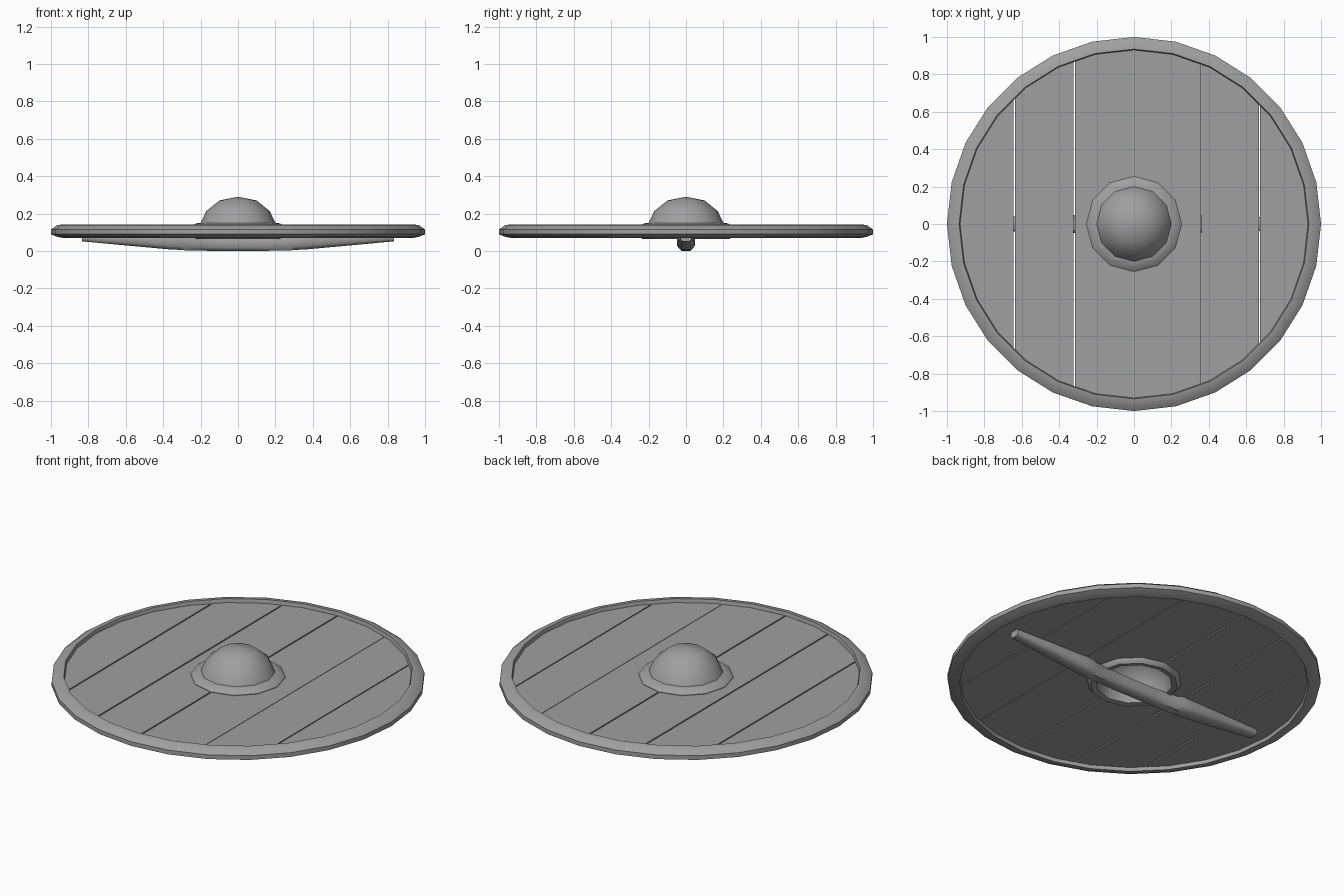
import bpy, bmesh, math

if "Cube" in bpy.data.objects:
    bpy.data.objects.remove(bpy.data.objects["Cube"])

grey = bpy.data.materials.new("plain grey")
grey.diffuse_color = (0.35, 0.35, 0.35, 1)
grey.use_nodes = True
grey.node_tree.nodes["Principled BSDF"].inputs["Base Color"].default_value = grey.diffuse_color


def finish(name, bm, smooth=None):
    bmesh.ops.recalc_face_normals(bm, faces=bm.faces)
    me = bpy.data.meshes.new(name)
    bm.to_mesh(me)
    bm.free()
    me.materials.append(grey)
    ob = bpy.data.objects.new(name, me)
    bpy.context.collection.objects.link(ob)
    if smooth:
        bpy.ops.object.select_all(action='DESELECT')
        ob.select_set(True)
        bpy.context.view_layer.objects.active = ob
        bpy.ops.object.shade_smooth_by_angle(angle=math.radians(smooth))
    return ob


def lathe(profile, sides):
    """Closed (r, z) profile turned around z; r = 0 points merge to poles."""
    bm = bmesh.new()
    rings = []
    for i in range(sides):
        a = 2 * math.pi * i / sides
        rings.append([bm.verts.new((r * math.cos(a), r * math.sin(a), z)) for r, z in profile])
    n = len(profile)
    for i in range(sides):
        p, q = rings[i], rings[(i + 1) % sides]
        for j in range(n):
            k = (j + 1) % n
            if profile[j][0] == 0 and profile[k][0] == 0:
                continue
            bm.faces.new((p[j], q[j], q[k], p[k]))
    bmesh.ops.remove_doubles(bm, verts=bm.verts, dist=1e-5)
    return bm


# Rim: 28-sided band gripping the plank edges
finish("rim", lathe([(1.0, 0.09), (1.0, 0.115), (0.968, 0.138), (0.935, 0.143),
                     (0.93, 0.125), (0.93, 0.09), (0.935, 0.07), (0.968, 0.076)], 28), 50)

# Boss: hollow dome with a flange that wraps the centre hole
finish("boss", lathe([(0, 0.29), (0.1, 0.27), (0.17, 0.213), (0.2, 0.15),
                      (0.225, 0.148), (0.255, 0.125), (0.255, 0.085), (0.235, 0.065),
                      (0.205, 0.07), (0.19, 0.15), (0.158, 0.205), (0.092, 0.258),
                      (0, 0.276)], 12), 50)

# Planks: slices of a disc with a centre hole, separated by thin gaps
seams = [(-1.1, 0), (-0.64, 0.004), (-0.32, 0.004), (0, 0.004), (0.36, 0.0015), (0.67, 0.003), (1.1, 0)]
for i in range(len(seams) - 1):
    bm = lathe([(0.95, 0.09), (0.95, 0.122), (0.205, 0.122), (0.205, 0.09)], 28)
    lo = seams[i][0] + seams[i][1]
    hi = seams[i + 1][0] - seams[i + 1][1]
    for x, direction in ((lo, -1), (hi, 1)):
        bmesh.ops.bisect_plane(bm, geom=bm.verts[:] + bm.edges[:] + bm.faces[:], dist=1e-5,
                               plane_co=(x, 0, 0), plane_no=(direction, 0, 0), clear_outer=True)
        bmesh.ops.holes_fill(bm, edges=[e for e in bm.edges if e.is_boundary], sides=0)
    finish("plank_%d" % (i + 1), bm)

# Handle: tapered bar with a slimmer grip, flat against the planks
half = [(0.1, 0.04, 0.0, 0.075), (0.285, 0.04, 0.004, 0.085), (0.31, 0.048, 0.006, 0.092),
        (0.37, 0.047, 0.009, 0.092), (0.6, 0.042, 0.03, 0.092), (0.835, 0.03, 0.052, 0.092)]
stations = [(-x, w, b, t) for x, w, b, t in reversed(half)] + half
bm = bmesh.new()
loops = []
for x, w, b, t in stations:
    h = t - b
    section = [(-0.6 * w, b), (0.6 * w, b), (w, b + 0.25 * h), (w, t - 0.2 * h),
               (0.75 * w, t), (-0.75 * w, t), (-w, t - 0.2 * h), (-w, b + 0.25 * h)]
    loops.append([bm.verts.new((x, y, z)) for y, z in section])
for p, q in zip(loops, loops[1:]):
    for j in range(8):
        k = (j + 1) % 8
        bm.faces.new((p[j], q[j], q[k], p[k]))
bm.faces.new(loops[0])
bm.faces.new(loops[-1])
finish("handle", bm, 50)
